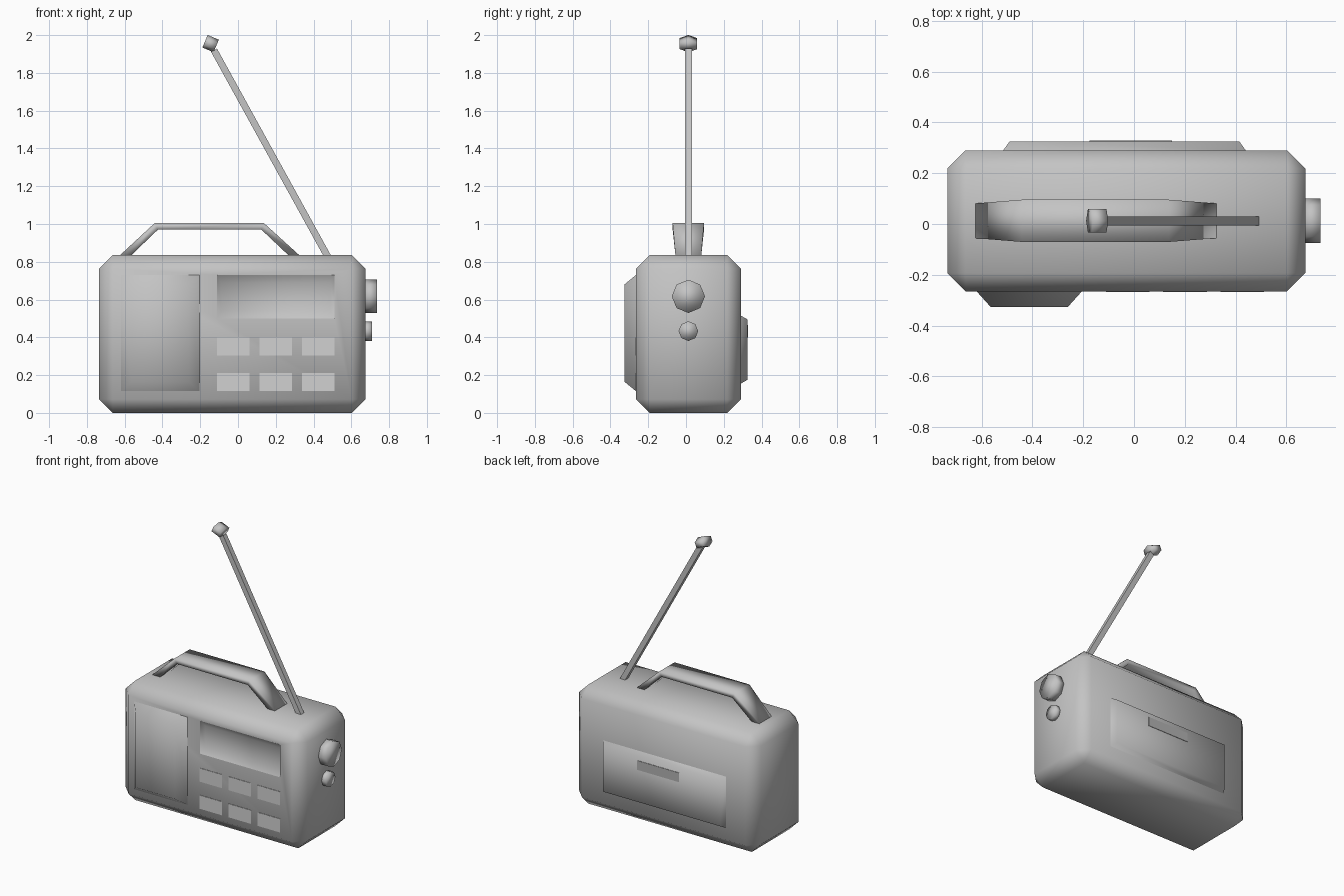
import bpy, bmesh
from math import sin, cos, pi, radians
from mathutils import Matrix, Vector

if "Cube" in bpy.data.objects:
    bpy.data.objects.remove(bpy.data.objects["Cube"])


def material(name, value):
    mat = bpy.data.materials.new(name)
    mat.use_nodes = True
    colour = (value, value, value, 1)
    mat.diffuse_color = colour
    mat.node_tree.nodes["Principled BSDF"].inputs["Base Color"].default_value = colour
    return mat


GREY = material("grey", 0.55)
LIGHT = material("light grey", 0.64)
DARK = material("dark grey", 0.45)
MID_Y = 0.0125
FRONT, BACK = -0.265, 0.29


def finish(name, bm, mat, smooth=True, fix_normals=True):
    if fix_normals:
        bmesh.ops.recalc_face_normals(bm, faces=bm.faces)
    for f in bm.faces:
        f.smooth = smooth
    mesh = bpy.data.meshes.new(name)
    bm.to_mesh(mesh)
    bm.free()
    mesh.materials.append(mat)
    obj = bpy.data.objects.new(name, mesh)
    bpy.context.collection.objects.link(obj)
    return obj


def box(name, lo, hi, mat, bevel=0, smooth=False):
    bm = bmesh.new()
    lo, hi = Vector(lo), Vector(hi)
    bmesh.ops.create_cube(bm, size=1, matrix=Matrix.Translation((lo + hi) / 2)
                          @ Matrix.Diagonal((*(hi - lo), 1)))
    if bevel:
        bmesh.ops.bevel(bm, geom=bm.edges[:], offset=bevel, segments=1, affect='EDGES')
    return finish(name, bm, mat, smooth)


def panel(name, x, z, y, inset, back=False):
    """Open-backed tapered panel or tray running from y[0] to y[1]."""
    bm = bmesh.new()
    rings = []
    for depth, (dx, dz) in zip(y, ((0, 0), inset)):
        x0, x1, z0, z1 = x[0] + dx, x[1] - dx, z[0] + dz, z[1] - dz
        rings.append([bm.verts.new((px, depth, pz))
                      for px, pz in ((x0, z0), (x1, z0), (x1, z1), (x0, z1))])
    base, top = rings
    bm.faces.new(top)
    for i in range(4):
        j = (i + 1) % 4
        bm.faces.new((base[i], base[j], top[j], top[i]))
    if back:
        bmesh.ops.reverse_faces(bm, faces=bm.faces[:])
    return finish(name, bm, GREY, fix_normals=False)


def prism(name, sides, rx, ry, length, centre, angle):
    """Capped prism along local z, turned about the y axis."""
    bm = bmesh.new()
    rings = [[bm.verts.new((rx * cos(2 * pi * i / sides), ry * sin(2 * pi * i / sides), h))
              for i in range(sides)] for h in (-length / 2, length / 2)]
    for ring in rings:
        bm.faces.new(ring)
    for i in range(sides):
        j = (i + 1) % sides
        bm.faces.new((rings[0][i], rings[0][j], rings[1][j], rings[1][i]))
    bm.transform(Matrix.Translation(centre) @ Matrix.Rotation(angle, 4, 'Y'))
    return finish(name, bm, GREY)


# Chamfered case with a pocket for the screen
body = box("body", (-0.735, FRONT, 0), (0.675, BACK, 0.835), GREY, 0.072, True)
screen_x, screen_z = (-0.11, 0.51), (0.5, 0.73)
cutter = box("screen_cutter", (screen_x[0], FRONT - 0.1, screen_z[0]),
             (screen_x[1], FRONT + 0.05, screen_z[1]), GREY)
cutter.hide_render = True
cutter.hide_viewport = True
cut = body.modifiers.new("screen_pocket", 'BOOLEAN')
cut.operation = 'DIFFERENCE'
cut.solver = 'EXACT'
cut.object = cutter
bpy.context.view_layer.objects.active = body
body.select_set(True)
bpy.ops.object.modifier_apply(modifier=cut.name)
bpy.data.objects.remove(cutter)
bpy.ops.object.shade_smooth_by_angle(angle=radians(60))

# Screen, speaker and battery door
panel("screen", screen_x, screen_z, (FRONT, FRONT + 0.03), (0.02, 0.04))
panel("speaker", (-0.62, -0.205), (0.115, 0.73), (FRONT, -0.326), (0.055, 0.05))
panel("battery_door", (-0.515, 0.44), (0.155, 0.515), (BACK, 0.325), (0.025, 0.02), True)
box("door_latch", (-0.175, 0.32, 0.4), (0.15, 0.328, 0.465), DARK)

# Two rows of three buttons
for row, z in enumerate((0.115, 0.305)):
    for col in range(3):
        x = -0.11 + col * 0.225
        box(f"button_{row}_{col}", (x, FRONT - 0.003, z),
            (x + 0.172, FRONT + 0.005, z + 0.095), LIGHT)

# Knobs on the left side
prism("large_knob", 8, 0.088, 0.088, 0.07, (0.7, MID_Y, 0.617), pi / 2)
prism("small_knob", 8, 0.052, 0.052, 0.05, (0.685, MID_Y, 0.433), pi / 2)

# Handle: outer x, outer z, inner x, inner z, half width
stations = [(-0.63, 0.83, -0.57, 0.83, 0.068), (-0.442, 1.004, -0.424, 0.97, 0.083),
            (0.138, 1.004, 0.124, 0.97, 0.083), (0.33, 0.83, 0.272, 0.83, 0.068)]
bm = bmesh.new()
loops = [[bm.verts.new((x, MID_Y + s * w, z))
          for x, z, s in ((ox, oz, -1), (ox, oz, 1), (ix, iz, 1), (ix, iz, -1))]
         for ox, oz, ix, iz, w in stations]
for a, b in zip(loops, loops[1:]):
    for i in range(4):
        j = (i + 1) % 4
        bm.faces.new((a[i], a[j], b[j], b[i]))
bm.faces.new(loops[0])
bm.faces.new(loops[-1])
finish("handle", bm, GREY)

# Leaning aerial and its tip
foot, end = Vector((0.479, MID_Y, 0.82)), Vector((-0.127, MID_Y, 1.92))
along = end - foot
bm = bmesh.new()
bmesh.ops.create_cube(bm, size=1, matrix=Matrix.Translation((foot + end) / 2)
                      @ along.to_track_quat('Z', 'Y').to_matrix().to_4x4()
                      @ Matrix.Diagonal((0.036, 0.036, along.length, 1)))
finish("aerial", bm, GREY, smooth=False)
prism("aerial_tip", 6, 0.036, 0.054, 0.064, (-0.145, MID_Y, 1.955), radians(113))
